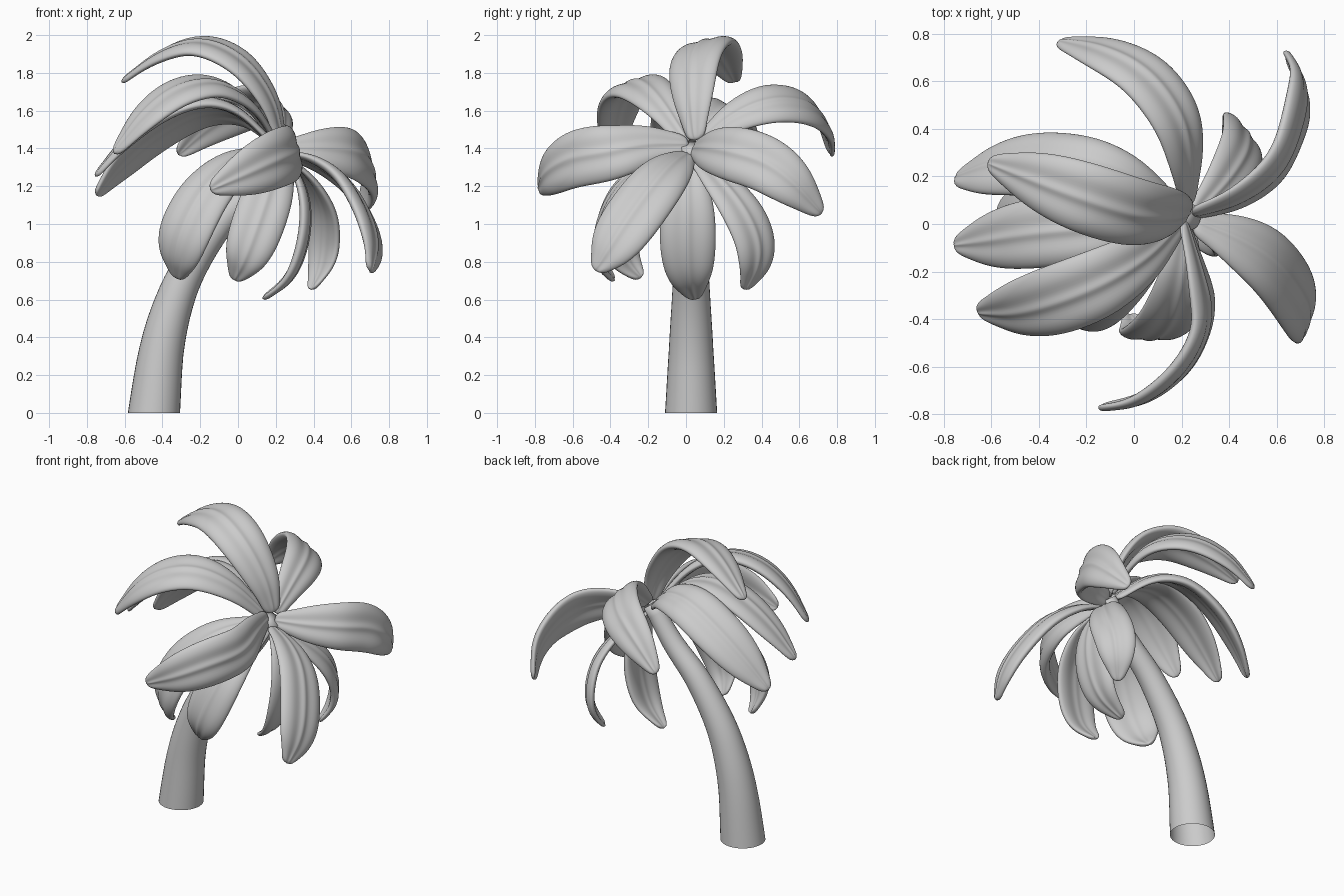
import bpy, bmesh
from math import cos, sin, pi
from mathutils import Vector


def spline(pts, n):
    """Sample n+1 points (with tangents) of a Catmull-Rom curve through pts."""
    p = [Vector(q) for q in pts]
    p = [2 * p[0] - p[1]] + p + [2 * p[-1] - p[-2]]
    segs, out = len(p) - 3, []
    for k in range(n + 1):
        f = k / n * segs
        i = min(int(f), segs - 1)
        t = f - i
        a, b, c, d = p[i:i + 4]
        pos = 0.5 * (2 * b + (c - a) * t + (2 * a - 5 * b + 4 * c - d) * t * t
                     + (3 * b - a - 3 * c + d) * t ** 3)
        tan = 0.5 * ((c - a) + 2 * (2 * a - 5 * b + 4 * c - d) * t
                     + 3 * (3 * b - a - 3 * c + d) * t * t)
        out.append((pos, tan.normalized()))
    return out


def skin(name, rings, caps, levels):
    """Join rings of points into a smooth tube."""
    bm = bmesh.new()
    rows = [[bm.verts.new(v) for v in r] for r in rings]
    m = len(rows[0])
    for r0, r1 in zip(rows, rows[1:]):
        for j in range(m):
            bm.faces.new((r0[j], r0[(j + 1) % m], r1[(j + 1) % m], r1[j]))
    if caps[0]:
        bm.faces.new(rows[0][::-1])
    if caps[1]:
        bm.faces.new(rows[-1])
    bmesh.ops.recalc_face_normals(bm, faces=bm.faces)
    for f in bm.faces:
        f.smooth = True
    mesh = bpy.data.meshes.new(name)
    bm.to_mesh(mesh)
    bm.free()
    ob = bpy.data.objects.new(name, mesh)
    bpy.context.collection.objects.link(ob)
    if levels:
        sub = ob.modifiers.new("smooth", 'SUBSURF')
        sub.levels = sub.render_levels = levels
    return ob


# Puffy leaf cross-section (across, up): midrib, two grooves, rounded edges
SECTION = [(-1, .02), (-1, -.20), (-.6, -.26), (-.2, -.14), (0, -.20), (.2, -.14),
           (.6, -.26), (1, -.20), (1, .02), (.6, .22), (.2, .12), (0, .26),
           (-.2, .12), (-.6, .22)]
# Half width along the leaf, as a share of the full half width
WIDTHS = [.32, .46, .64, .79, .90, .97, 1.0, 1.0, .96, .87, .71, .47, .22]


def leaf(name, path, centre, half):
    """Leaf along a path, its upper face turned away from centre."""
    rings = []
    for (pos, tan), w in zip(spline(path, len(WIDTHS) - 1), WIDTHS):
        up = pos - Vector(centre)
        up = (up - tan * up.dot(tan)).normalized()
        side = tan.cross(up)
        h = half * w
        thick = half * max(.5, w)
        rings.append([pos + side * s * h + up * u * thick for s, u in SECTION])
    skin(name, rings, (True, True), 2)


# Trunk: leaning tapered tube, open at the foot
trunk_path = [(-.445, .027, 0), (-.405, .027, .33), (-.34, .027, .58),
              (-.25, .027, .78), (-.10, .027, 1.0), (.08, .027, 1.19),
              (.235, .03, 1.41)]
radii = [.138, .118, .103, .091, .078, .066, .055]
rings = []
for k, (pos, tan) in enumerate(spline(trunk_path, 24)):
    f = k / 4
    i = min(int(f), 5)
    r = radii[i] + (radii[i + 1] - radii[i]) * (f - i)
    if k == 0:
        tan = Vector((0, 0, 1))
    ex = Vector((0, 1, 0)).cross(tan).normalized()
    ey = tan.cross(ex)
    rings.append([pos + ex * r * cos(a) + ey * r * sin(a)
                  for a in (2 * pi * j / 32 for j in range(32))])
skin("trunk", rings, (False, True), 0)

# Crown of leaves
leaf("leaf_top", [(.23, .05, 1.44), (.175, .035, 1.65), (.02, .04, 1.86),
                  (-.20, .105, 1.955), (-.42, .185, 1.89), (-.62, .26, 1.75)],
     (-.1, .25, 1.2), .157)
leaf("leaf_back", [(.23, .07, 1.43), (.23, .25, 1.57), (.185, .45, 1.645),
                   (.045, .635, 1.625), (-.15, .735, 1.52), (-.32, .77, 1.365)],
     (-.05, .28, 1.33), .145)
leaf("leaf_right_back", [(.24, .04, 1.40), (.43, .10, 1.40), (.60, .23, 1.38),
                         (.68, .42, 1.32), (.705, .58, 1.20), (.64, .72, 1.05)],
     (.1, .3, 1.28), .155)
leaf("leaf_right_front", [(.25, .01, 1.37), (.42, -.06, 1.32), (.575, -.16, 1.21),
                          (.685, -.30, 1.02), (.72, -.40, .87), (.70, -.48, .75)],
     (.2, -.2, .85), .16)
leaf("leaf_front", [(.21, .02, 1.42), (.27, -.20, 1.42), (.30, -.40, 1.38),
                    (.21, -.60, 1.345), (.04, -.735, 1.265), (-.15, -.775, 1.18)],
     (0, -.2, 1.35), .158)
leaf("leaf_left_front", [(.20, .01, 1.43), (.06, -.13, 1.64), (-.13, -.245, 1.74),
                         (-.33, -.325, 1.70), (-.51, -.37, 1.56), (-.66, -.37, 1.37)],
     (0, 0, 1.2), .158)
leaf("leaf_left", [(.19, .02, 1.42), (.0, .0, 1.60), (-.2, -.02, 1.65),
                   (-.42, -.04, 1.57), (-.61, -.07, 1.42), (-.76, -.09, 1.25)],
     (-.1, 0, .9), .15)
leaf("leaf_left_back", [(.20, .05, 1.42), (.02, .17, 1.58), (-.20, .24, 1.60),
                        (-.44, .26, 1.475), (-.62, .235, 1.315), (-.755, .19, 1.15)],
     (-.1, .0, 1.2), .157)
leaf("leaf_low_left", [(.18, .0, 1.39), (.0, -.18, 1.34), (-.17, -.32, 1.18),
                       (-.28, -.37, .98), (-.325, -.33, .82), (-.32, -.24, .71)],
     (.0, .05, .95), .165)
leaf("leaf_low_front", [(.22, .0, 1.37), (.20, -.22, 1.31), (.16, -.38, 1.16),
                        (.095, -.455, .97), (.035, -.46, .81), (-.02, -.38, .70)],
     (.1, .0, .95), .142)
leaf("leaf_low_right", [(.25, .02, 1.36), (.33, .01, 1.22), (.36, .01, 1.06),
                        (.34, .01, .88), (.27, .02, .71), (.13, .05, .60)],
     (-.3, .01, 1.1), .15)
leaf("leaf_low_back", [(.25, .04, 1.36), (.37, .16, 1.25), (.455, .29, 1.09),
                       (.465, .37, .92), (.445, .37, .77), (.39, .31, .65)],
     (.1, .1, .9), .132)
